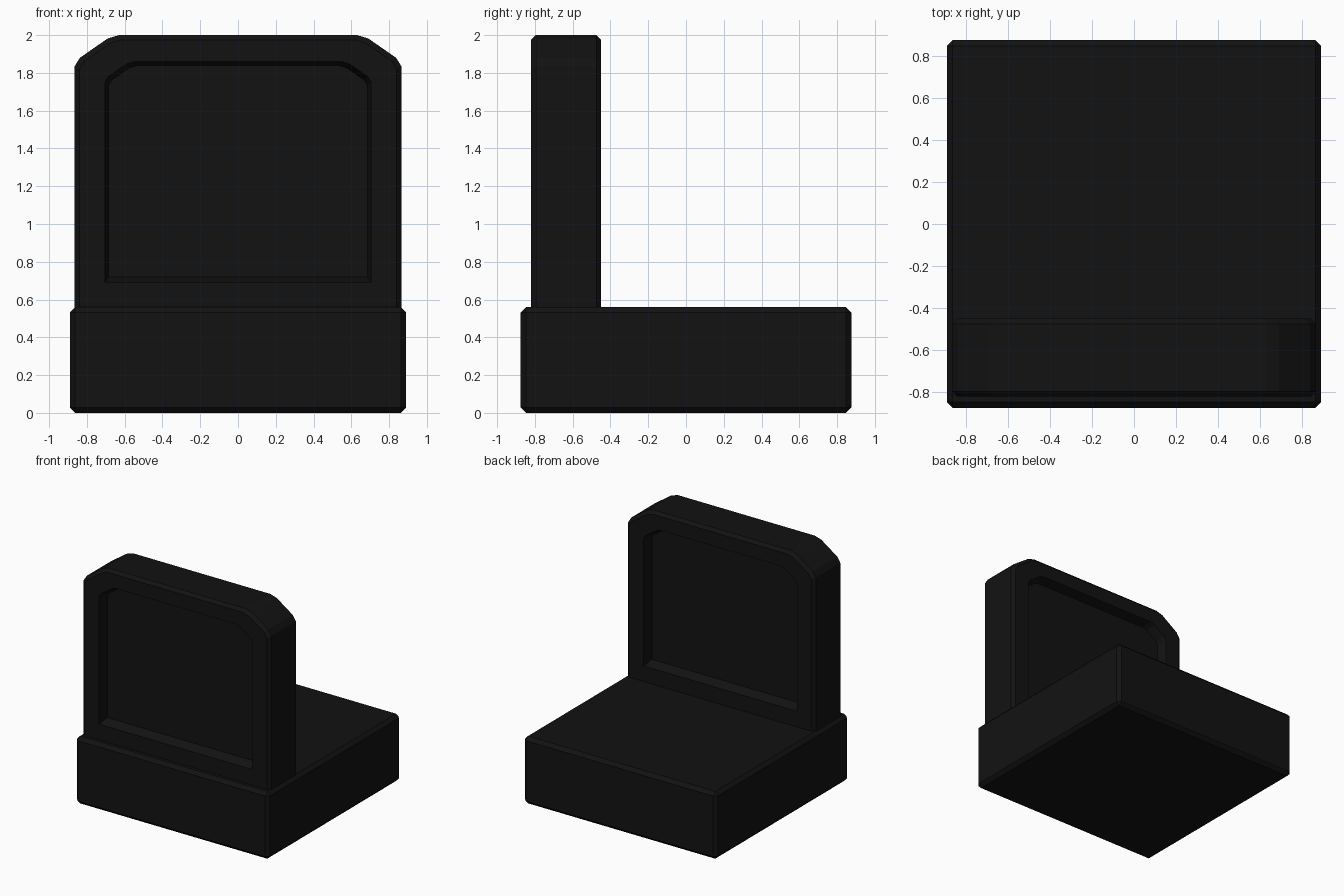
import bpy, bmesh

if "Cube" in bpy.data.objects:
    bpy.data.objects.remove(bpy.data.objects["Cube"])

black = bpy.data.materials.new("black_plastic")
black.diffuse_color = (0.006, 0.006, 0.006, 1)
black.use_nodes = True
black.node_tree.nodes["Principled BSDF"].inputs["Base Color"].default_value = black.diffuse_color


def add_object(name, bm):
    bmesh.ops.recalc_face_normals(bm, faces=bm.faces)
    mesh = bpy.data.meshes.new(name)
    bm.to_mesh(mesh)
    bm.free()
    mesh.materials.append(black)
    obj = bpy.data.objects.new(name, mesh)
    bpy.context.collection.objects.link(obj)
    return obj


def outline(half, bottom, top, s):
    """Panel outline with softened chamfers at the two top corners."""
    corner = [(0, 0.165), (0.028, 0.12), (0.175, 0.018), (0.235, 0)]
    right = [(half, bottom)] + [(half - a * s, top - b * s) for a, b in corner]
    return right + [(-x, z) for x, z in reversed(right)]


# Seat block with a narrow chamfer on every edge
bm = bmesh.new()
bmesh.ops.create_cube(bm, size=1)
for v in bm.verts:
    v.co = (v.co.x * 1.78, v.co.y * 1.75, (v.co.z + 0.5) * 0.56)
bmesh.ops.bevel(bm, geom=bm.edges[:], offset=0.028, segments=1, affect='EDGES')
add_object("seat_block", bm)

# Upright panel: rings lofted from the front recess floor to the back one
Y_FRONT, Y_BACK, DEPTH, EDGE = -0.82, -0.45, 0.08, 0.025
full = outline(0.865, 0.55, 2.0, 1.0)
rim = outline(0.865 - EDGE, 0.55, 2.0 - EDGE, 0.94)
recess = outline(0.705, 0.69, 1.86, 0.66)
floor = outline(0.685, 0.72, 1.838, 0.63)
half_rings = [(floor, DEPTH), (recess, 0), (rim, 0), (full, EDGE)]
rings = [(p, Y_FRONT + d) for p, d in half_rings]
rings += [(p, Y_BACK - d) for p, d in reversed(half_rings)]

bm = bmesh.new()
loops = [[bm.verts.new((x, y, z)) for x, z in p] for p, y in rings]
for a, b in zip(loops, loops[1:]):
    for i in range(len(a)):
        j = (i + 1) % len(a)
        bm.faces.new((a[i], a[j], b[j], b[i]))
bm.faces.new(loops[0])
bm.faces.new(loops[-1])
add_object("back_panel", bm)
